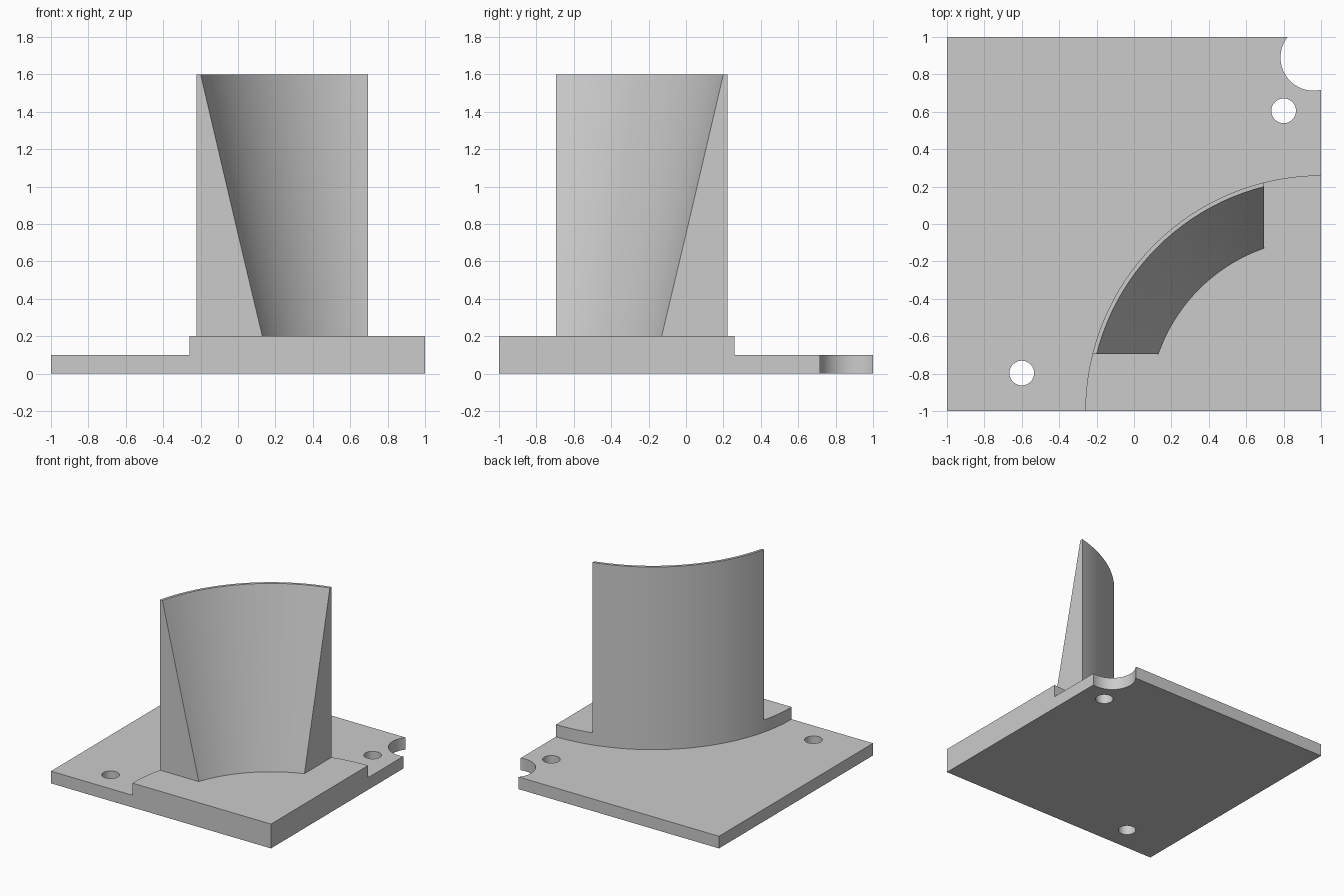
import bpy
import math

cube = bpy.data.objects.get("Cube")
if cube:
    bpy.data.objects.remove(cube, do_unlink=True)

CORNER = (1.0, -1.0)      # axis of the curved wall
WALL_R = 1.26             # outer radius of step and wall
PLATE_Z, STEP_Z, TOP_Z = 0.1, 0.2, 1.6
WALL_END = 0.695          # where the wall is cut off on both sides


def box(name, lo, hi):
    mid = [(a + b) / 2 for a, b in zip(lo, hi)]
    bpy.ops.mesh.primitive_cube_add(size=1, location=mid)
    ob = bpy.context.object
    ob.name = name
    ob.scale = [b - a for a, b in zip(lo, hi)]
    bpy.ops.object.transform_apply(location=True, rotation=False, scale=True)
    return ob


def cone(name, centre, r1, r2, z1, z2, sides=128):
    bpy.ops.mesh.primitive_cone_add(vertices=sides, radius1=r1, radius2=r2, depth=z2 - z1,
                                    location=(*centre, (z1 + z2) / 2))
    ob = bpy.context.object
    ob.name = name
    return ob


def cut(target, cutter):
    cutter.hide_render = True
    mod = target.modifiers.new("cut", 'BOOLEAN')
    mod.operation = 'DIFFERENCE'
    mod.solver = 'EXACT'
    mod.object = cutter
    bpy.context.view_layer.objects.active = target
    bpy.ops.object.modifier_apply(modifier=mod.name)
    bpy.data.objects.remove(cutter, do_unlink=True)


# Solid block that everything is carved from
bracket = box("curved_wall_bracket", (-1, -1, 0), (1, 1, TOP_Z))

# Remove all outside the round step, down to the thin plate
outside = box("outside_cutter", (-2, -2, PLATE_Z), (2, 2, 3))
cut(outside, cone("round_core", CORNER, WALL_R, WALL_R, -1, 4))
cut(bracket, outside)

# Tapered hollow that leaves the wall thick at its foot and thin at its rim
foot_r, rim_r = 0.922, 1.238
slope = (rim_r - foot_r) / (TOP_Z - STEP_Z)
over = 0.2
cut(bracket, cone("hollow_cutter", CORNER, foot_r, rim_r + slope * over, STEP_Z, TOP_Z + over))

# Flat wall ends
cut(bracket, box("left_end_cutter", (WALL_END, -2, STEP_Z), (2, 2, 3)))
cut(bracket, box("front_end_cutter", (-2, -2, STEP_Z), (2, -WALL_END, 3)))

# Screw holes and the corner notch
for centre, r in (((0.8, 0.605), 0.066), ((-0.6, -0.797), 0.066), ((0.96, 0.89), 0.177)):
    cut(bracket, cone("hole_cutter", centre, r, r, -1, STEP_Z + 0.1, 64))

# Merge coplanar pieces and shade the curves smooth
bpy.ops.object.select_all(action='DESELECT')
bracket.select_set(True)
bpy.context.view_layer.objects.active = bracket
bpy.ops.object.mode_set(mode='EDIT')
bpy.ops.mesh.select_all(action='SELECT')
bpy.ops.mesh.remove_doubles(threshold=0.0001)
bpy.ops.mesh.dissolve_limited(angle_limit=math.radians(0.2))
bpy.ops.object.mode_set(mode='OBJECT')
bpy.ops.object.shade_smooth_by_angle(angle=math.radians(30))

# Plain grey finish
grey = bpy.data.materials.new("plain_grey")
grey.use_nodes = True
colour = (0.6, 0.6, 0.6, 1)
grey.diffuse_color = colour
grey.node_tree.nodes["Principled BSDF"].inputs["Base Color"].default_value = colour
bracket.data.materials.clear()
bracket.data.materials.append(grey)
